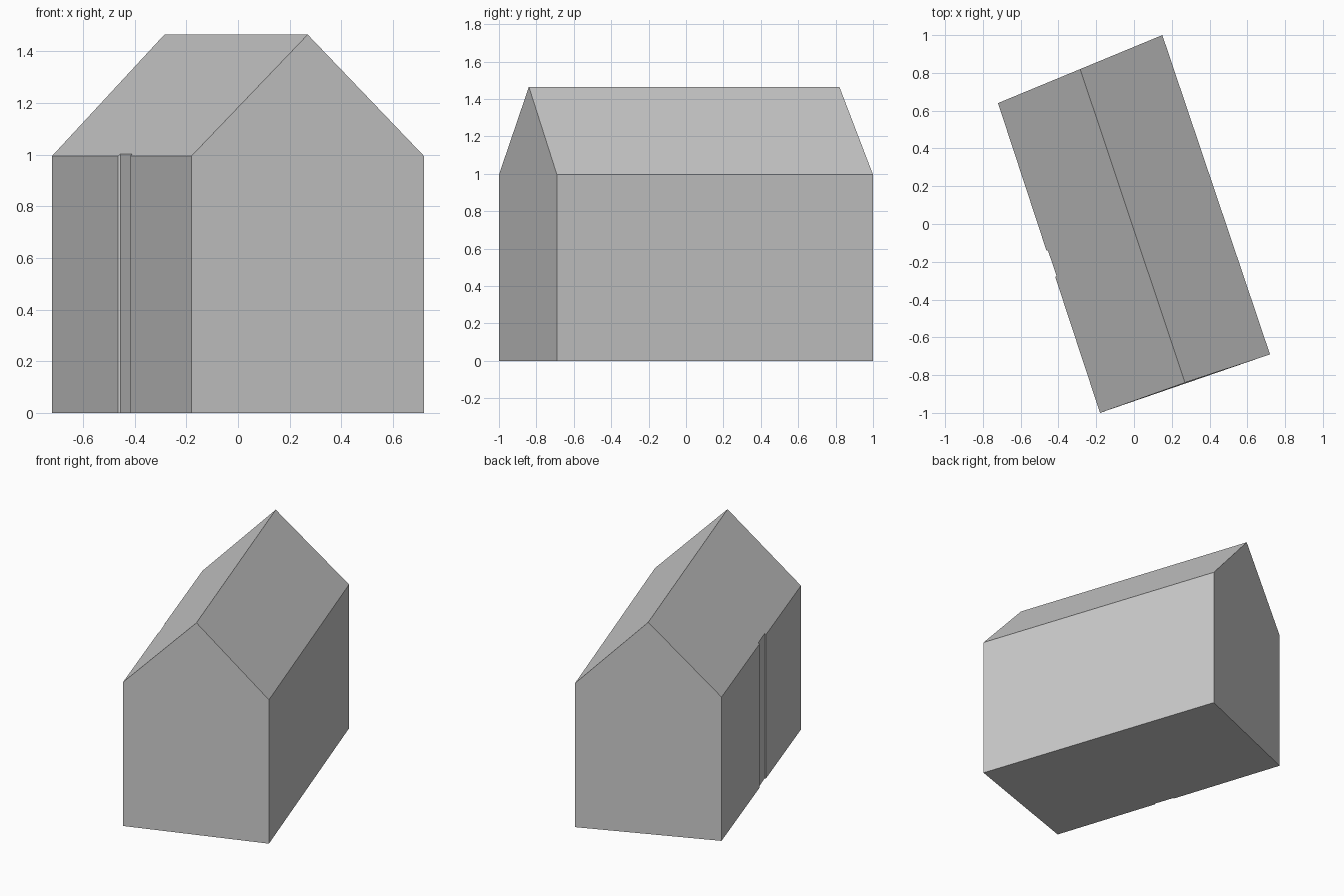
import bpy
import bmesh

cube = bpy.data.objects.get("Cube")
if cube:
    bpy.data.objects.remove(cube, do_unlink=True)

# Plain grey for the whole massing
grey = bpy.data.materials.new("plain_grey")
grey.use_nodes = True
colour = (0.6, 0.6, 0.6, 1)
grey.diffuse_color = colour
grey.node_tree.nodes["Principled BSDF"].inputs["Base Color"].default_value = colour

EAVES, RIDGE = 0.995, 1.465

# Footprint, anticlockwise: right wall with its shallow recess, then the left wall
right_wall = [(-0.72, 0.64), (-0.464, -0.139), (-0.455, -0.142),
              (-0.409, -0.277), (-0.417, -0.28), (-0.18, -1.0)]
left_wall = [(0.72, -0.69), (0.15, 1.0)]
footprint = right_wall + left_wall
recess = (2, 3)

bm = bmesh.new()
base = [bm.verts.new((x, y, 0)) for x, y in footprint]
eaves = [bm.verts.new((x, y, EAVES + (0.008 if i in recess else 0)))
         for i, (x, y) in enumerate(footprint)]
ridge_front = bm.verts.new((0.27, -0.84, RIDGE))
ridge_back = bm.verts.new((-0.285, 0.82, RIDGE))

# Walls, with the two gable ends rising to the ridge
n = len(footprint)
front_gable = len(right_wall) - 1
back_gable = n - 1
for i in range(n):
    j = (i + 1) % n
    wall = [base[i], base[j], eaves[j]]
    if i == front_gable:
        wall.append(ridge_front)
    elif i == back_gable:
        wall.append(ridge_back)
    bm.faces.new(wall + [eaves[i]])

# Floor and roof slopes
bm.faces.new(base[::-1])
bm.faces.new(eaves[:front_gable + 1] + [ridge_front, ridge_back])
bm.faces.new(eaves[front_gable + 1:] + [ridge_back, ridge_front])
bmesh.ops.recalc_face_normals(bm, faces=bm.faces)

mesh = bpy.data.meshes.new("gabled_house")
bm.to_mesh(mesh)
bm.free()
mesh.materials.append(grey)
house = bpy.data.objects.new("gabled_house", mesh)
bpy.context.collection.objects.link(house)
